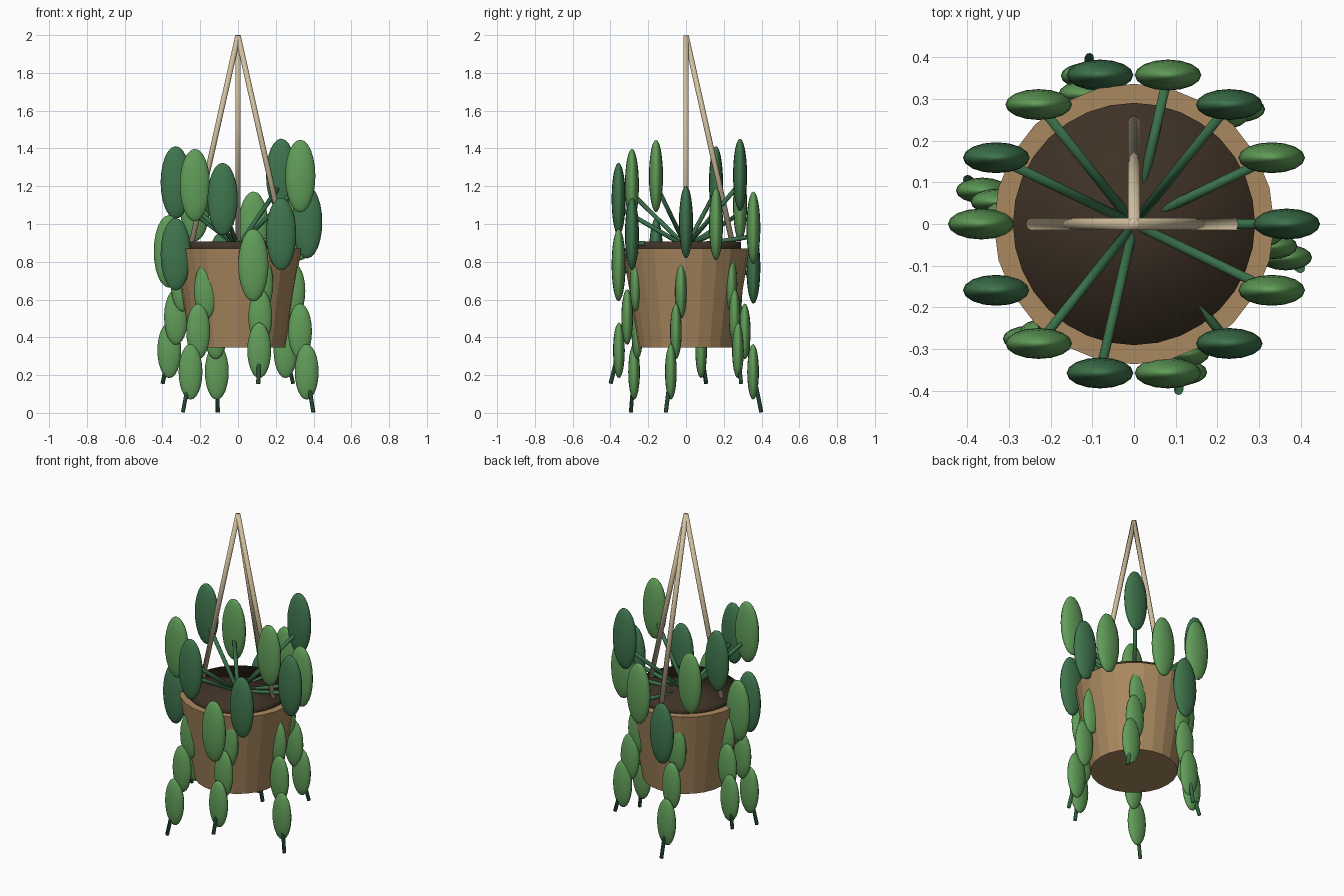
import bpy
from math import sin, cos, tau, radians
from mathutils import Vector

if "Cube" in bpy.data.objects:
    bpy.data.objects.remove(bpy.data.objects["Cube"])


def material(name, rgb):
    m = bpy.data.materials.new(name)
    m.diffuse_color = (*rgb, 1)
    m.use_nodes = True
    m.node_tree.nodes["Principled BSDF"].inputs["Base Color"].default_value = m.diffuse_color
    return m


CLAY = material("clay", (0.40, 0.25, 0.115))
SOIL = material("soil", (0.05, 0.032, 0.019))
ROPE = material("rope", (0.64, 0.52, 0.34))
DARK = material("dark_leaf", (0.05, 0.18, 0.075))
LIGHT = material("light_leaf", (0.12, 0.34, 0.10))
STEM = material("stem", (0.042, 0.165, 0.07))


def finish(name, mat, smooth=True):
    ob = bpy.context.object
    ob.name = name
    ob.data.materials.append(mat)
    if smooth:
        bpy.ops.object.shade_smooth()
    return ob


def rod(name, a, b, radius, mat, sides=10):
    a, b = Vector(a), Vector(b)
    bpy.ops.mesh.primitive_cylinder_add(vertices=sides, radius=radius,
                                        depth=(b - a).length, location=(a + b) / 2)
    ob = finish(name, mat)
    ob.rotation_euler = (b - a).to_track_quat('Z', 'Y').to_euler()


def leaf(name, loc, half, mat):
    bpy.ops.mesh.primitive_uv_sphere_add(segments=16, ring_count=12, radius=1, location=loc)
    finish(name, mat).scale = half


# tapered faceted pot
bpy.ops.mesh.primitive_cone_add(vertices=24, radius1=0.25, radius2=0.336,
                                depth=0.525, location=(0, 0, 0.6075))
finish("pot", CLAY, smooth=False)

# soil disc standing slightly proud of the rim
bpy.ops.mesh.primitive_cylinder_add(vertices=32, radius=0.29, depth=0.06,
                                    location=(0, 0, 0.877))
finish("soil", SOIL)

# three hanging straps meeting at the top
for i, (x, y) in enumerate([(0.25, 0), (0, 0.25), (-0.25, 0)]):
    rod(f"strap_{i}", (x, y, 0.88), (0, 0, 1.997), 0.0145, ROPE, 12)

# upright leaves: a ring of 14 at varying heights, each on a stem from the soil
heights = [1.01, 1.0, 1.26, 0.98, 0.77, 1.10, 1.22,
           0.855, 0.84, 1.206, 1.132, 0.783, 0.947, 1.254]
for i, z in enumerate(heights):
    a = tau * i / len(heights)
    x, y = 0.366 * cos(a), 0.366 * sin(a)
    rod(f"leaf_stem_{i}", (0, 0, 0.88), (x, y, z - 0.045), 0.012, STEM)
    leaf(f"upper_leaf_{i}", (x, y, z), (0.08, 0.037, 0.192), LIGHT if i % 2 else DARK)

# six trailing vines, alternately long and short, three leaves on each
for k in range(6):
    a = tau * k / 6
    b = a - radians(15)
    start = Vector((0.258 * cos(a), 0.258 * sin(a), 0.86))
    end = Vector((0.413 * cos(b), 0.413 * sin(b), 0.155 if k % 2 else 0.003))
    rod(f"vine_{k}", start, end, 0.011, STEM, 8)
    for j in range(1, 4):
        leaf(f"vine_{k}_leaf_{j}", start.lerp(end, j / 4), (0.063, 0.031, 0.147), LIGHT)
